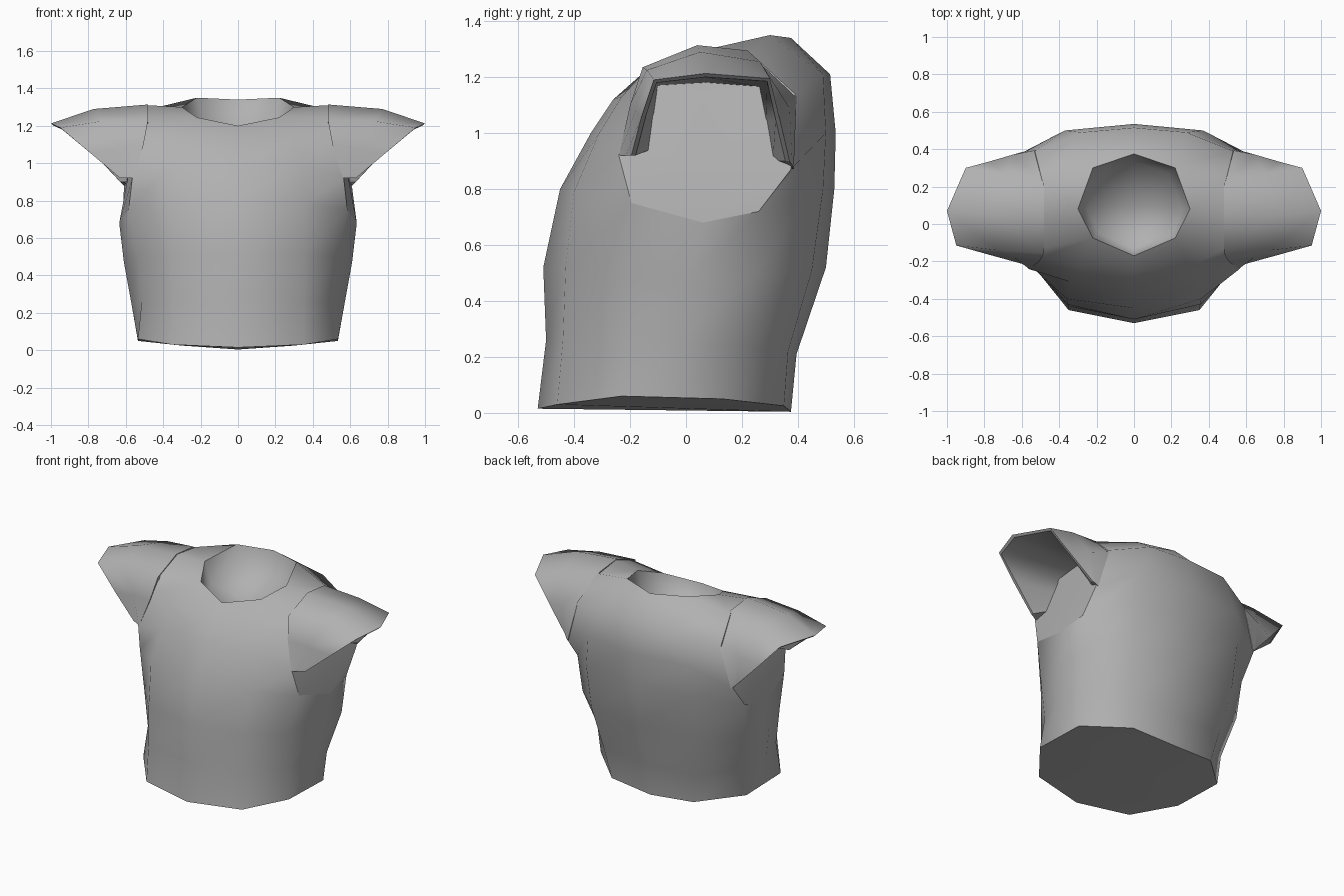
import bpy, bmesh, math

if "Cube" in bpy.data.objects:
    bpy.data.objects.remove(bpy.data.objects["Cube"])

fabric = bpy.data.materials.new("grey_fabric")
fabric.diffuse_color = (0.44, 0.44, 0.44, 1)
fabric.use_nodes = True
fabric.node_tree.nodes["Principled BSDF"].inputs["Base Color"].default_value = fabric.diffuse_color


def finish(name, bm, angle):
    """Turn a bmesh into a smooth shaded object with sharp seams."""
    bmesh.ops.recalc_face_normals(bm, faces=bm.faces)
    mesh = bpy.data.meshes.new(name)
    bm.to_mesh(mesh)
    bm.free()
    mesh.materials.append(fabric)
    ob = bpy.data.objects.new(name, mesh)
    bpy.context.collection.objects.link(ob)
    bpy.ops.object.select_all(action='DESELECT')
    ob.select_set(True)
    bpy.context.view_layer.objects.active = ob
    bpy.ops.object.shade_smooth_by_angle(angle=math.radians(angle))
    return ob


def seam(bm, verts):
    """Mark the edges along a chain of vertices as sharp."""
    for a, b in zip(verts, verts[1:]):
        edge = bm.edges.get((a, b))
        if edge:
            edge.smooth = False


# Torso: half rings from centre front, round the side, to centre back
rings = [
    [(0, -.53, .015), (.35, -.46, .03), (.535, -.23, .06), (.535, -.05, .055),
     (.535, .13, .05), (.3, .35, .025), (0, .375, .004)],
    [(0, -.5, .26), (.35, -.44, .26), (.515, -.21, .26), (.57, -.03, .25),
     (.555, .14, .24), (.35, .365, .22), (0, .395, .21)],
    [(0, -.51, .52), (.355, -.43, .52), (.535, -.22, .5), (.61, 0, .47),
     (.6, .23, .48), (.38, .45, .51), (0, .5, .52)],
    [(0, -.45, .8), (.36, -.4, .79), (.585, -.195, .75), (.635, .06, .68),
     (.615, .26, .72), (.39, .49, .8), (0, .53, .8)],
    [(0, -.34, 1.0), (.34, -.31, 1.0), (.565, -.24, .92), (.59, .06, .92),
     (.61, .375, .87), (.37, .5, 1.0), (0, .535, 1.0)],
    [(0, -.26, 1.12), (.3, -.23, 1.13), (.5, -.18, 1.13), (.51, .06, 1.15),
     (.53, .39, 1.14), (.28, .49, 1.21), (0, .515, 1.21)],
    [(0, -.17, 1.2), (.22, -.075, 1.245), (.485, -.13, 1.24), (.485, .05, 1.31),
     (.49, .23, 1.285), (.22, .3, 1.35), (0, .375, 1.34)],
]
bm = bmesh.new()
grid = []
for half in rings:
    loop = half + [(-x, y, z) for x, y, z in half[-2:0:-1]]
    grid.append([bm.verts.new(p) for p in loop])
n = len(grid[0])
for low, high in zip(grid, grid[1:]):
    for i in range(n):
        j = (i + 1) % n
        bm.faces.new((low[i], low[j], high[j], high[i]))
# Hem closed in two halves along the centre line
hem = grid[0]
bm.faces.new(hem[:7])
bm.faces.new(hem[6:] + hem[:1])

# Shoulders
top = grid[-1]
right = bm.verts.new((.3, .08, 1.3))
left = bm.verts.new((-.3, .08, 1.3))
for a, b, c, d, e, side in ((1, 2, 3, 4, 5, right), (11, 10, 9, 8, 7, left)):
    bm.faces.new((top[a], top[b], top[c], side))
    bm.faces.new((side, top[c], top[d], top[e]))

# Neck hollow: steep wall down to a dished floor
rim = [top[0], top[1], right, top[5], top[6], top[7], left, top[11]]
inner = [bm.verts.new((v.co.x * .85, .1 + (v.co.y - .1) * .85, v.co.z - .13)) for v in rim]
pit = bm.verts.new((0, .1, 1.1))
for i in range(8):
    j = (i + 1) % 8
    bm.faces.new((rim[i], rim[j], inner[j], inner[i]))
    bm.faces.new((inner[i], inner[j], pit))

# Sharp seams at neck, hem and armholes
seam(bm, rim + rim[:1])
seam(bm, hem + hem[:1])
for front, mid, back in ((2, 3, 4), (10, 9, 8)):
    seam(bm, [r[front] for r in grid[:2:-1]] + [grid[3][mid]]
         + [r[back] for r in grid[3:]] + [top[mid], top[front]])
finish("shirt_torso", bm, 85)

# Cap sleeves: strips front to back, open below; each runs from the shoulder
# seam to the cuff, then back along the lining to the armhole
strips = [
    [(.56, -.24, .92), (.59, -.215, .92), (.63, -.195, .92), (.63, -.18, .92), (.56, -.13, .94)],
    [(.505, -.2, 1.1), (.64, -.18, 1.08), (.79, -.16, 1.055), (.785, -.145, 1.055), (.52, -.115, 1.07)],
    [(.48, -.155, 1.235), (.73, -.14, 1.225), (.95, -.115, 1.19), (.94, -.105, 1.18), (.48, -.1, 1.17)],
    [(.48, .04, 1.314), (.77, .05, 1.29), (1.0, .07, 1.213), (.985, .07, 1.2), (.48, .07, 1.18)],
    [(.48, .22, 1.295), (.7, .265, 1.255), (.9, .3, 1.195), (.89, .29, 1.185), (.48, .26, 1.165)],
    [(.525, .395, 1.13), (.65, .37, 1.09), (.77, .335, 1.05), (.765, .32, 1.05), (.52, .285, 1.04)],
    [(.6, .385, .87), (.615, .38, .885), (.63, .37, .9), (.63, .355, .9), (.57, .31, .9)],
]
for name, s in (("right_sleeve", 1), ("left_sleeve", -1)):
    bm = bmesh.new()
    g = [[bm.verts.new((s * x, y, z)) for x, y, z in row] for row in strips]
    for p, q in zip(g, g[1:]):
        for k in range(5):
            m = (k + 1) % 5
            bm.faces.new((p[k], p[m], q[m], q[k]))
    bm.faces.new(g[0])
    bm.faces.new(g[-1])
    for k in (0, 2, 3, 4):
        seam(bm, [row[k] for row in g])
    for row in (g[0], g[-1]):
        seam(bm, row + row[:1])
    finish(name, bm, 85)
